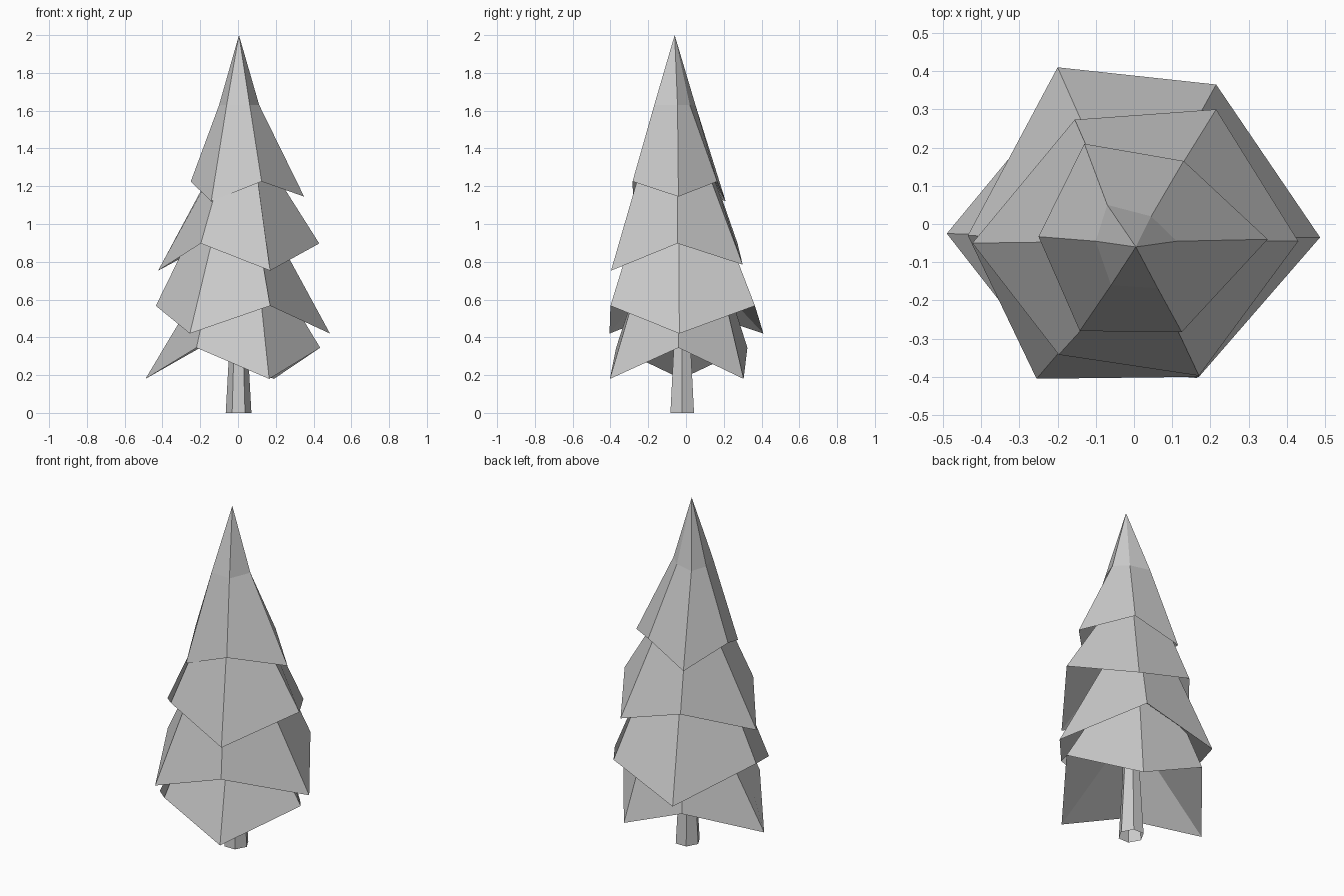
import bpy
import bmesh
from math import cos, sin, radians

old = bpy.data.objects.get("Cube")
if old:
    bpy.data.objects.remove(old, do_unlink=True)

# Single pale grey for the whole tree
grey = bpy.data.materials.new("pale_grey")
grey.use_nodes = True
colour = (0.6, 0.6, 0.6, 1)
grey.diffuse_color = colour
grey.node_tree.nodes["Principled BSDF"].inputs["Base Color"].default_value = colour


def loft(name, rings, tip=None, hub=None):
    """Join six-sided rings from bottom to top, with an optional tip and hollow underside."""
    bm = bmesh.new()
    loops = [[bm.verts.new(p) for p in ring] for ring in rings]

    def fan(ring, point):
        centre = bm.verts.new(point)
        for i in range(6):
            bm.faces.new((ring[i], ring[(i + 1) % 6], centre))

    for low, high in zip(loops, loops[1:]):
        for i in range(6):
            j = (i + 1) % 6
            bm.faces.new((low[i], low[j], high[j], high[i]))
    if tip:
        fan(loops[-1], tip)
    if hub:
        fan(loops[0][::-1], hub)
    mesh = bpy.data.meshes.new(name)
    bm.to_mesh(mesh)
    bm.free()
    mesh.materials.append(grey)
    obj = bpy.data.objects.new(name, mesh)
    bpy.context.collection.objects.link(obj)


def skirt(name, rim, upper, upper_z, tip=None):
    """Branch tier with a zigzag rim, a level upper ring and an underside rising to the middle."""
    hub = (0, -.03, max(z for x, y, z in rim) + .32)
    loft(name, [rim, [(x, y, upper_z) for x, y in upper]], tip, hub)


# Branch tiers; corners run anticlockwise from the +x side
skirt("bottom_branches",
      [(.435, -.04, .345), (.19, .305, .18), (-.2, .325, .345),
       (-.49, -.025, .18), (-.22, -.37, .345), (.165, -.403, .18)],
      [(.16, -.04), (.1, .16), (-.11, .18), (-.11, -.035), (-.12, -.2), (.1, -.22)], .8)
skirt("lower_middle_branches",
      [(.487, -.035, .42), (.215, .365, .567), (-.2, .41, .42),
       (-.435, -.03, .567), (-.255, -.405, .42), (.17, -.4, .567)],
      [(.09, -.04), (.09, .14), (-.08, .14), (-.15, -.04), (-.08, -.2), (.07, -.22)], 1.15)
skirt("upper_middle_branches",
      [(.43, -.045, .897), (.215, .3, .785), (-.155, .273, .897),
       (-.423, -.05, .753), (-.197, -.342, .897), (.17, -.397, .753)],
      [(.08, -.045), (.06, .05), (-.07, .08), (-.05, -.045), (-.04, -.17), (.075, -.195)], 1.45)
skirt("top_branches",
      [(.35, -.04, 1.145), (.13, .165, 1.225), (-.13, .21, 1.12),
       (-.25, -.033, 1.225), (-.142, -.28, 1.12), (.125, -.283, 1.225)],
      [(.112, -.045), (.045, .02), (-.07, .05), (-.1, -.045), (-.06, -.16), (.062, -.168)],
      1.63, tip=(.005, -.06, 2))


# Tapered trunk, open at the ground
def hexagon(radius, z):
    return [(.003 + radius * cos(radians(a)), -.02 + 1.06 * radius * sin(radians(a)), z)
            for a in range(0, 360, 60)]


loft("trunk", [hexagon(.068, 0), hexagon(.048, .36), hexagon(.04, .7)])
